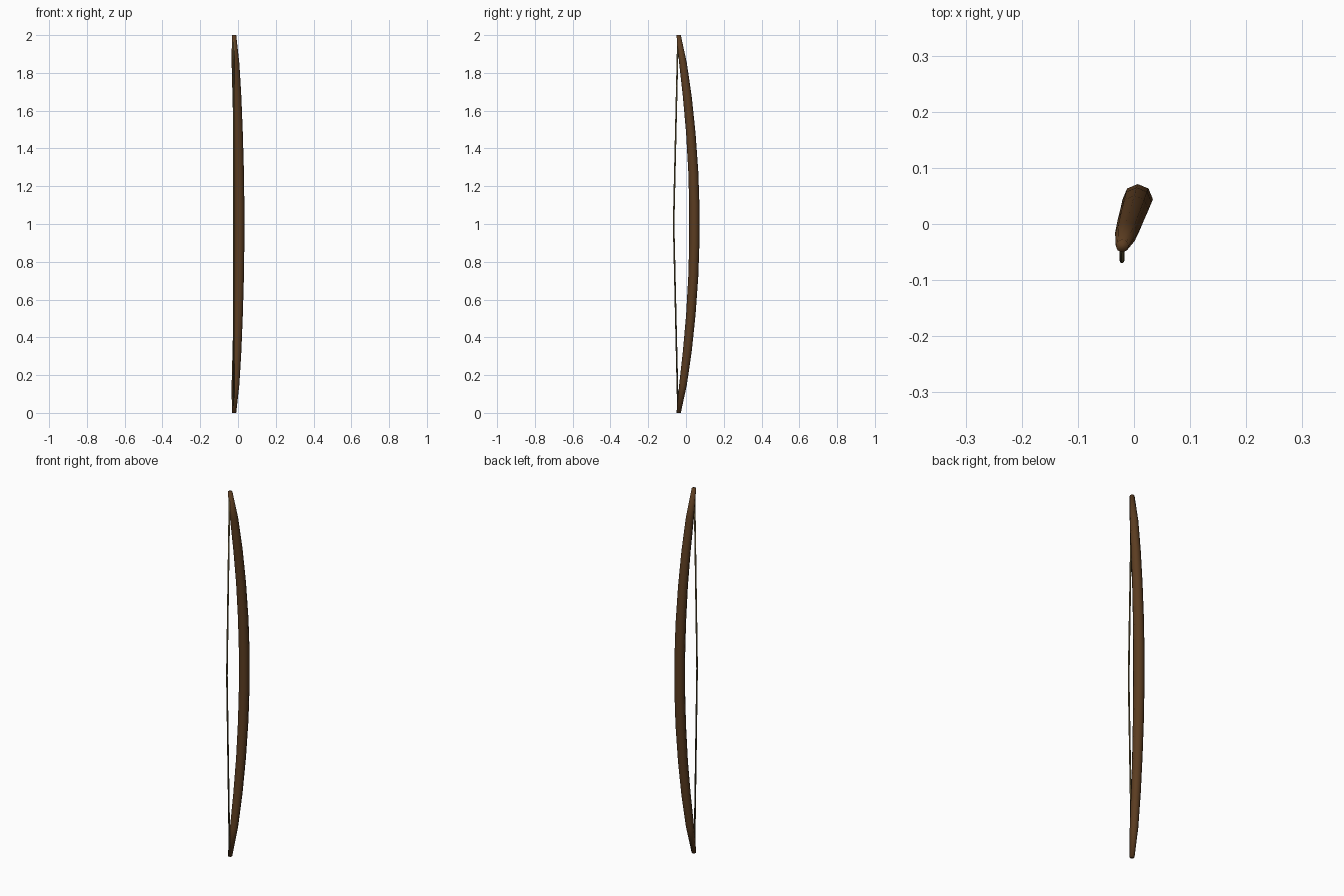
import bpy, bmesh, math
from mathutils import Vector

cube = bpy.data.objects.get("Cube")
if cube:
    bpy.data.objects.remove(cube, do_unlink=True)


def material(name, color):
    mat = bpy.data.materials.new(name)
    mat.use_nodes = True
    mat.diffuse_color = (*color, 1)
    bsdf = mat.node_tree.nodes["Principled BSDF"]
    bsdf.inputs["Base Color"].default_value = (*color, 1)
    bsdf.inputs["Roughness"].default_value = 0.8
    return mat


def loft(name, stations, sides, mat):
    """Skin level rings, each given as (centre, radius), and cap both ends."""
    bm = bmesh.new()
    rings = []
    for centre, radius in stations:
        angles = [math.tau * i / sides for i in range(sides)]
        rings.append([bm.verts.new(centre + radius * Vector((math.cos(a), math.sin(a), 0)))
                      for a in angles])
    for low, high in zip(rings, rings[1:]):
        for i in range(sides):
            j = (i + 1) % sides
            bm.faces.new((low[i], low[j], high[j], high[i]))
    bm.faces.new(rings[0][::-1])
    bm.faces.new(rings[-1])
    for face in bm.faces:
        face.smooth = True
    mesh = bpy.data.meshes.new(name)
    bm.to_mesh(mesh)
    bm.free()
    mesh.materials.append(mat)
    obj = bpy.data.objects.new(name, mesh)
    bpy.context.collection.objects.link(obj)
    return obj


wood = material("dark_brown_wood", (0.105, 0.046, 0.015))
cord = material("olive_brown_cord", (0.14, 0.105, 0.042))

# Bow stave: an arc in a slightly turned plane, thinning toward both tips
grip = Vector((0.007, 0.045, 1))
tip_shift = Vector((-0.028, -0.084, 0))
half = [(0.1, 0.027), (0.28, 0.0265), (0.48, 0.025), (0.67, 0.0235),
        (0.85, 0.0205), (1.0, 0.0115)]
heights = [(-t, r) for t, r in reversed(half)] + half
stave = [(grip + tip_shift * t * t + Vector((0, 0, t)), r) for t, r in heights]
loft("bow_stave", stave, 8, wood)

# Bowstring: tip to tip, drawn slightly forward at the middle
string = [(Vector((-0.0215, -0.0655 + 0.023 * abs(t), 1 + t)), 0.0042)
          for t in (-0.98, 0, 0.98)]
loft("bowstring", string, 8, cord)
